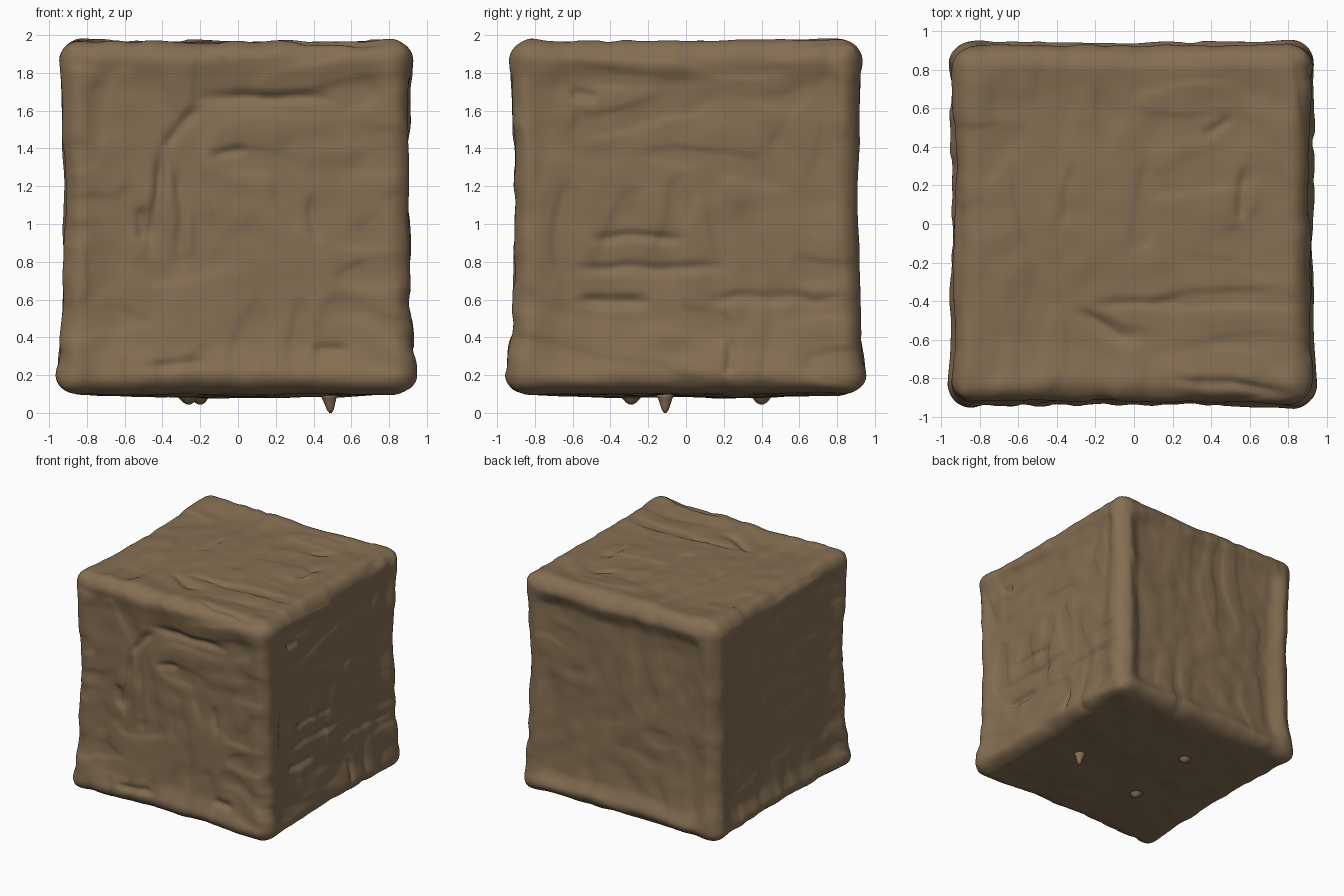
import bpy, bmesh, math
from mathutils import Vector, noise

if "Cube" in bpy.data.objects:
    bpy.data.objects.remove(bpy.data.objects["Cube"])

mud = bpy.data.materials.new("brown clay")
mud.diffuse_color = (0.235, 0.157, 0.085, 1)
mud.use_nodes = True
mud.node_tree.nodes["Principled BSDF"].inputs["Base Color"].default_value = mud.diffuse_color

HALF = Vector((0.925, 0.925, 0.945))
CENTRE_Z = 1.03

# carved creases: u0, v0, u1, v1, depth
FRONT = [(-0.2, 1.67, 0.5, 1.67, .024), (-0.46, 0.85, -0.40, 1.4, .03), (-0.40, 1.4, -0.2, 1.62, .02),
         (-0.5, 0.9, -0.5, 1.1, .025), (-0.32, 0.75, -0.3, 1.3, .02), (0.4, 0.9, 0.4, 1.15, .018),
         (-0.15, 1.36, 0.05, 1.4, .015), (-0.5, 0.25, -0.15, 0.27, .022), (0.4, 0.34, 0.58, 0.34, .022)]
RIGHT = [(-0.5, .92, 0, .92, .02), (-0.6, .76, 0.2, .77, .02), (-0.58, .59, -0.2, .59, .03),
         (0.1, .6, .8, .61, .018), (0.22, .2, 0.24, .4, .022), (-0.6, 1.68, -0.48, 1.68, .025)]
TOP = [(-0.3, -0.45, 0, -0.6, .022), (-0.2, -0.42, 0.25, -0.4, .015), (0.55, 0, 0.58, 0.3, .022),
       (-0.35, 0, -0.33, 0.3, .016), (0.2, -0.8, 0.8, -0.88, .02), (0.35, 0.45, 0.5, 0.55, .016)]


def smooth(t):
    t = min(1, max(0, t))
    return t * t * (3 - 2 * t)


def creases(u, v, marks):
    """Soft, wobbly grooves that fade out at both ends."""
    w = Vector((u * 5, v * 5, 2))
    u += 0.025 * noise.noise(w)
    v += 0.025 * noise.noise(w + Vector((7, 7, 7)))
    total = 0.0
    for u0, v0, u1, v1, depth in marks:
        du, dv = u1 - u0, v1 - v0
        raw = ((u - u0) * du + (v - v0) * dv) / (du * du + dv * dv)
        t = min(1, max(0, raw))
        d = math.hypot(u - u0 - t * du, v - v0 - t * dv)
        fade = smooth((raw + 0.1) / 0.35) * smooth((1.1 - raw) / 0.35)
        total += depth * fade * math.exp(-(d / 0.028) ** 2)
    return total


def strokes(u, v, seed):
    """Short pressed ledges running across and down the face."""
    u += 0.06 * noise.noise(Vector((u * 2, v * 2, seed + 50)))
    v += 0.06 * noise.noise(Vector((u * 2, v * 2, seed + 90)))
    across = noise.noise(Vector((u * 2, v * 7, seed)))
    down = noise.noise(Vector((u * 7, v * 2, seed + 20)))
    mask = smooth(0.5 + 1.6 * noise.noise(Vector((u * 1.6, v * 1.6, seed + 40))))
    s = across * mask + down * (1 - mask)
    return 0.4 * s + 0.5 * (smooth(0.5 + 3 * s) - 0.5)


def dish(a, b, edge, width):
    """Sunken panel inside a raised rim."""
    e = 0.04 * noise.noise(Vector((a * 2.5, b * 2.5, 4)))
    return smooth((edge - abs(a) + e) / width) * smooth((edge - abs(b) + e) / width)


def shape(c):
    # corners are tighter than the middles of the edges
    middle = sorted(abs(t) for t in c)[0]
    R = 0.11 + 0.045 * (1 - middle ** 2)
    q = Vector(c[i] * HALF[i] for i in range(3))
    inner = Vector(max(-HALF[i] + R, min(HALF[i] - R, q[i])) for i in range(3))
    n = (q - inner).normalized()
    p = inner + n * R
    # slightly pinched waist and heavier foot
    k = 0.998 + 0.01 * abs(c.z) ** 3 + 0.02 * smooth((-c.z - 0.5) / 0.35)
    p.x = p.x * k - 0.008
    p.y *= k
    p.z += CENTRE_Z
    wx, wy, wz = n.x ** 2, n.y ** 2, n.z ** 2
    d = 0.0
    if wx > 0.01:
        if n.x > 0:
            d += wx * (0.018 * strokes(p.y, p.z, 3.1) - 0.035 * dish(c.y, c.z, 0.95, 0.25))
            d -= wx * creases(p.y, p.z, RIGHT)
        else:
            d += wx * (0.014 * strokes(p.y, p.z, 17.3) - 0.045 * dish(c.y, c.z, 0.92, 0.2))
    if wy > 0.01:
        if n.y < 0:
            d += wy * (0.018 * strokes(p.x, p.z, 347.2) - 0.035 * dish(c.x, c.z, 0.95, 0.25))
            d -= wy * creases(p.x, p.z, FRONT)
        else:
            d += wy * (0.012 * strokes(p.x, p.z, 231.4) - 0.045 * dish(c.x, c.z, 0.9, 0.17))
    if n.z > 0.1:
        d += wz * (0.016 * strokes(p.x, p.y, 461.7) - 0.025 * dish(c.x, c.y, 0.95, 0.3))
        d -= wz * creases(p.x, p.y, TOP)
    elif n.z < -0.1:
        d += wz * (0.006 * noise.noise(p * 4) - 0.02 * max(abs(c.x), abs(c.y)) ** 2)
    # lumpy, hand-worked unevenness
    d += 0.01 * noise.noise(p * 2.2 + Vector((5, 1, 8))) + 0.007 * noise.noise(p * 7)
    return p + n * d


def finish(bm, name):
    mesh = bpy.data.meshes.new(name)
    for f in bm.faces:
        f.smooth = True
    bm.to_mesh(mesh)
    bm.free()
    mesh.materials.append(mud)
    obj = bpy.data.objects.new(name, mesh)
    bpy.context.collection.objects.link(obj)
    return obj


# main block
bm = bmesh.new()
bmesh.ops.create_cube(bm, size=2)
bmesh.ops.subdivide_edges(bm, edges=bm.edges[:], cuts=119, use_grid_fill=True)
for v in bm.verts:
    v.co = shape(v.co.copy())
finish(bm, "clay_block")

# small drips hanging under the block: x, y, tip height, radius
for i, (x, y, tip, r) in enumerate([(0.48, -0.11, 0.0, 0.045), (-0.27, -0.29, 0.045, 0.07),
                                    (-0.21, 0.40, 0.045, 0.07)]):
    bm = bmesh.new()
    rings = []
    for t, s in [(0, 1.25), (0.3, 0.85), (0.6, 0.6), (0.85, 0.4), (1, 0.15)]:
        z = 0.11 + (tip - 0.11) * t
        rings.append([bm.verts.new((x + r * s * math.cos(a * math.pi / 6) + 0.01 * t,
                                    y + r * s * math.sin(a * math.pi / 6), z)) for a in range(12)])
    for lo, hi in zip(rings, rings[1:]):
        for a in range(12):
            b = (a + 1) % 12
            bm.faces.new((lo[b], lo[a], hi[a], hi[b]))
    bm.faces.new(rings[-1][::-1])
    bm.faces.new(rings[0])
    bmesh.ops.recalc_face_normals(bm, faces=bm.faces[:])
    finish(bm, "drip_%d" % (i + 1))
